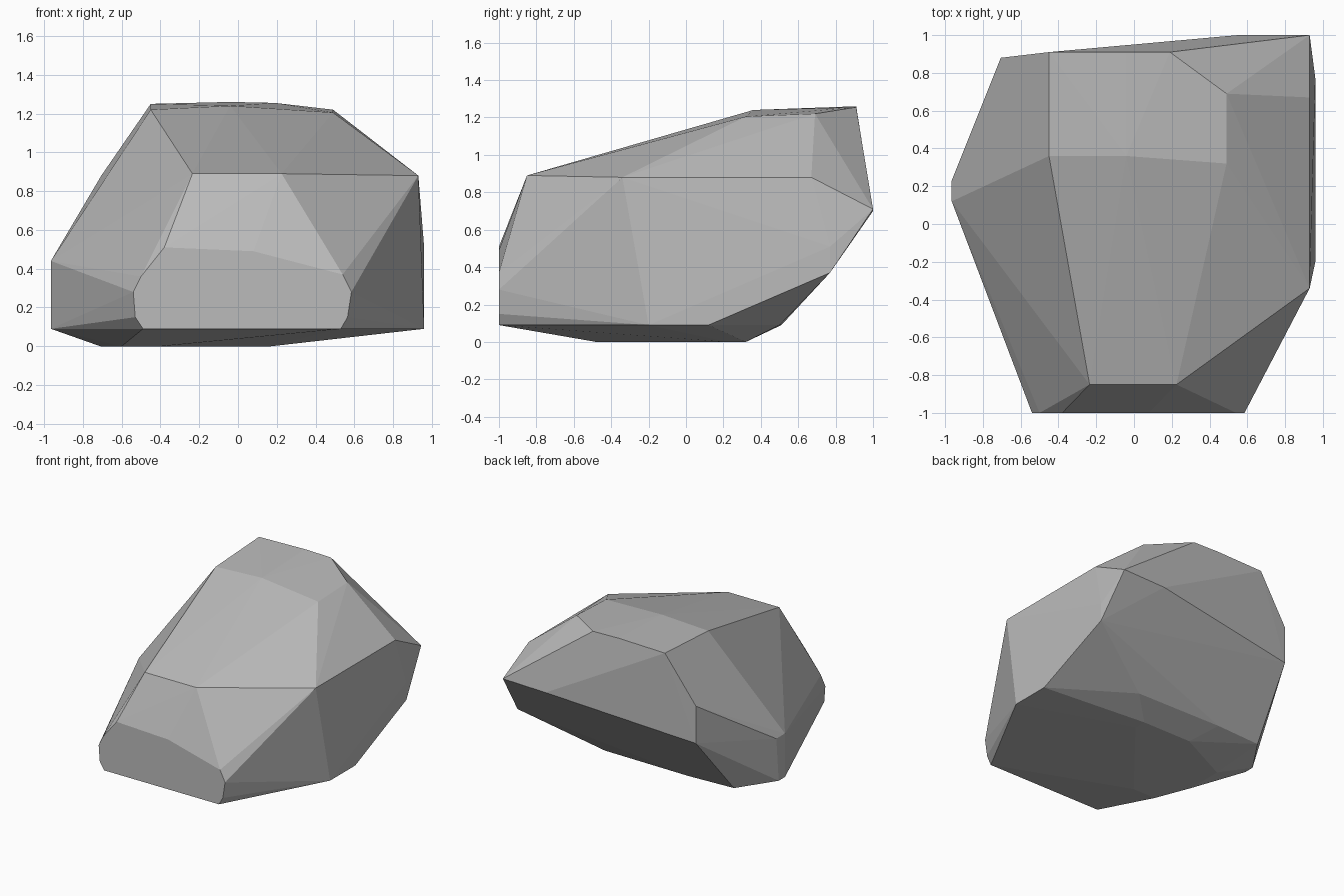
import bpy
import bmesh
import math

# Remove the default object
default_cube = bpy.data.objects.get("Cube")
if default_cube:
    bpy.data.objects.remove(default_cube, do_unlink=True)


def plain_material(name, color):
    material = bpy.data.materials.new(name)
    material.use_nodes = True
    material.diffuse_color = color
    material.node_tree.nodes["Principled BSDF"].inputs["Base Color"].default_value = color
    return material


def outline(axis, level, corners):
    """Corners of a flat facet lying at one level on the given axis."""
    points = []
    for corner in corners:
        point = list(corner)
        point.insert("xyz".index(axis), level)
        points.append(point)
    return points


# Broken flat face at the front (x, z)
front_facet = outline("y", -1, [
    (-.49, .09), (-.53, .15), (-.54, .28), (-.5, .36), (-.38, .51), (.08, .49),
    (.54, .37), (.585, .28), (.565, .15), (.53, .09)])

# Ridge above the front face and shoulder along the +x side
front_ridge = outline("y", -.85, [(-.235, .89), (.225, .89)])
shoulder = outline("x", .93, [(-.34, .88), (.67, .88), (1, .71)])

# Gently crowned top
crown_front = [(-.45, .36, 1.22), (-.04, .36, 1.24), (.49, .32, 1.205)]
crown_back = [(-.45, .91, 1.25), (-.04, .91, 1.26), (.19, .91, 1.255), (.49, .69, 1.22)]

# Steep +x flank (y, z) and pointed -x flank (y, z)
right_flank = outline("x", .96, [(-.2, .09), (.12, .09), (.77, .37), (.77, .51)])
left_flank = outline("x", -.965, [(.12, .44), (.23, .44), (.12, .09), (.2, .09)])

# Back edges
back_corner = outline("y", .88, [(-.705, .88), (-.705, .58)])
back_points = [(.55, 1, .7), (-.2, .75, .4)]

# Lower rim and resting face (x, y)
lower_rim = outline("z", .09, [(-.77, .49), (-.38, .51), (.37, .5)])
base_facet = outline("z", 0, [
    (-.71, .1), (-.71, -.2), (-.6, -.48), (-.4, -.48), (.17, .22), (.17, .32), (-.26, .32)])

# Wrap all facets into one closed boulder
groups = (front_facet, front_ridge, shoulder, crown_front, crown_back,
          right_flank, left_flank, back_corner, back_points, lower_rim, base_facet)
bm = bmesh.new()
for group in groups:
    for point in group:
        bm.verts.new(point)
hull = bmesh.ops.convex_hull(bm, input=bm.verts[:], use_existing_faces=False)
unused = {item for item in hull["geom_interior"] + hull["geom_unused"]
          if isinstance(item, bmesh.types.BMVert)}
bmesh.ops.delete(bm, geom=list(unused), context="VERTS")

# Merge triangles that belong to the same flat facet
bmesh.ops.dissolve_limit(bm, angle_limit=math.radians(1), verts=bm.verts[:], edges=bm.edges[:])
bmesh.ops.recalc_face_normals(bm, faces=bm.faces[:])

mesh = bpy.data.meshes.new("boulder")
bm.to_mesh(mesh)
bm.free()
mesh.materials.append(plain_material("stone grey", (.5, .5, .5, 1)))
boulder = bpy.data.objects.new("boulder", mesh)
bpy.context.collection.objects.link(boulder)
